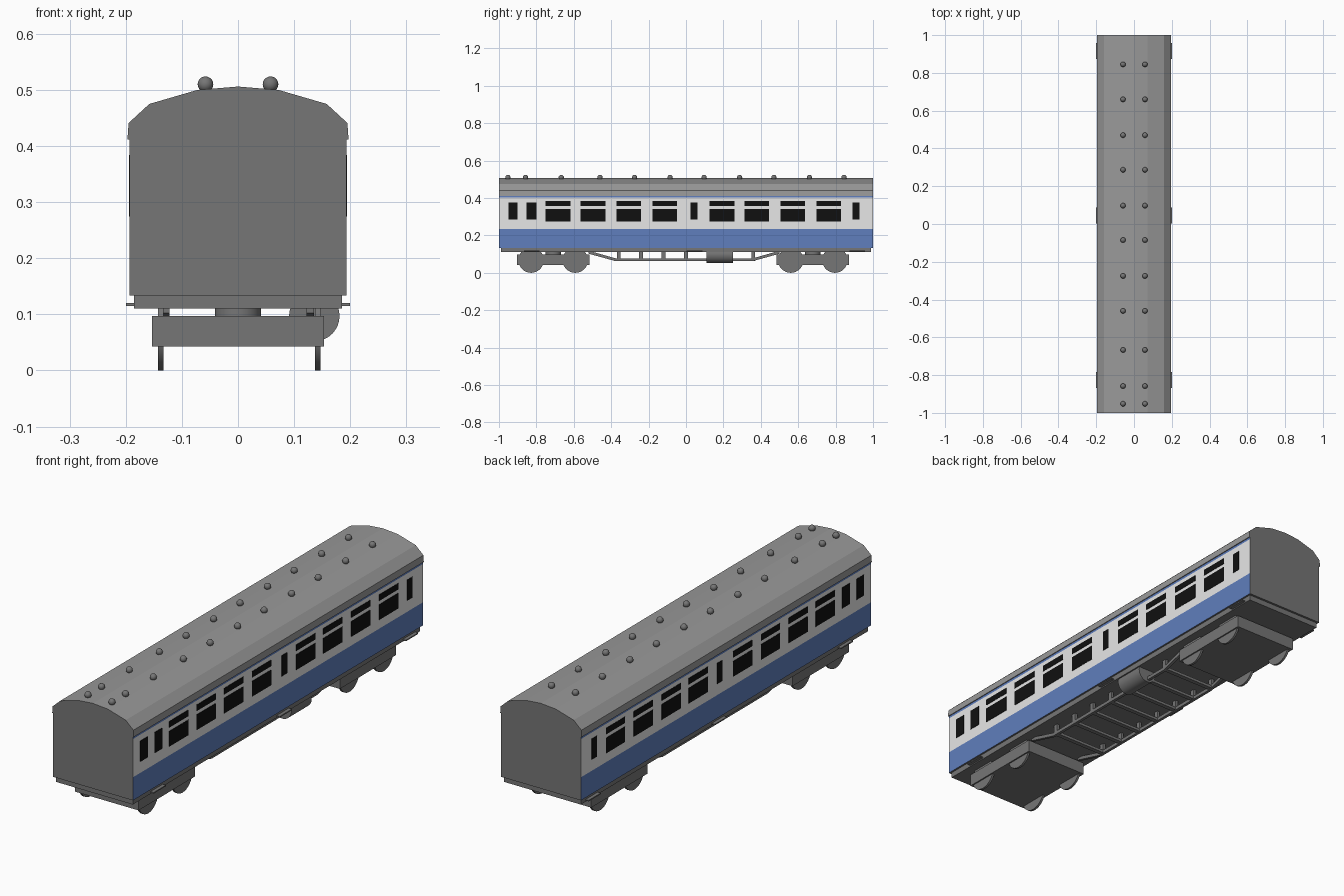
import bpy, bmesh, math
from mathutils import Matrix, Vector

if "Cube" in bpy.data.objects:
    bpy.data.objects.remove(bpy.data.objects["Cube"])


def mat(name, rgb):
    m = bpy.data.materials.new(name)
    m.diffuse_color = (*rgb, 1)
    m.use_nodes = True
    m.node_tree.nodes["Principled BSDF"].inputs["Base Color"].default_value = m.diffuse_color
    return m


DARK = mat("dark_grey", (0.18, 0.18, 0.18))
ROOF = mat("roof_grey", (0.32, 0.32, 0.32))
WHITE = mat("white", (0.8, 0.8, 0.8))
BLUE = mat("blue", (0.115, 0.21, 0.51))
BLACK = mat("window_black", (0.005, 0.005, 0.005))


def finish(name, bm, mats):
    me = bpy.data.meshes.new(name)
    bmesh.ops.recalc_face_normals(bm, faces=bm.faces[:])
    bm.to_mesh(me)
    bm.free()
    for m in mats:
        me.materials.append(m)
    ob = bpy.data.objects.new(name, me)
    bpy.context.collection.objects.link(ob)
    return ob


def add_box(bm, x0, x1, y0, y1, z0, z1):
    c = Vector(((x0 + x1) / 2, (y0 + y1) / 2, (z0 + z1) / 2))
    s = Matrix.Diagonal((x1 - x0, y1 - y0, z1 - z0, 1))
    bmesh.ops.create_cube(bm, size=1, matrix=Matrix.Translation(c) @ s)


def add_cyl(bm, c, r, depth, axis, n=32):
    rot = {'X': Matrix.Rotation(math.pi / 2, 4, 'Y'),
           'Y': Matrix.Rotation(math.pi / 2, 4, 'X'), 'Z': Matrix()}[axis]
    bmesh.ops.create_cone(bm, cap_ends=True, segments=n, radius1=r, radius2=r,
                          depth=depth, matrix=Matrix.Translation(c) @ rot)


def smooth(ob):
    bpy.ops.object.select_all(action='DESELECT')
    ob.select_set(True)
    bpy.context.view_layer.objects.active = ob
    bpy.ops.object.shade_smooth_by_angle(angle=math.radians(40))


def extrude_section(half, y0, y1):
    """Prism along y from the right half of a cross-section, mirrored in x."""
    pts = half + [(-x, z) for x, z in reversed(half) if x > 0]
    bm = bmesh.new()
    f = bm.faces.new([bm.verts.new((x, y0, z)) for x, z in pts])
    r = bmesh.ops.extrude_face_region(bm, geom=[f])
    bmesh.ops.translate(bm, vec=(0, y1 - y0, 0),
                        verts=[v for v in r['geom'] if isinstance(v, bmesh.types.BMVert)])
    bm.normal_update()
    return bm


# body: blue lower band, white window band, thin blue line under the eave
bm = extrude_section([(0.193, z) for z in (0.134, 0.235, 0.402, 0.42)], -1, 1)
for f in bm.faces:
    z = f.calc_center_median().z
    if abs(f.normal.x) > 0.9:
        f.material_index = 1 if 0.235 < z < 0.402 else 2
finish("coach_body", bm, [DARK, WHITE, BLUE])

# roof with dark ends
bm = extrude_section([(0.197, 0.412), (0.195, 0.441), (0.158, 0.475),
                      (0.072, 0.5), (0, 0.506)], -1, 1)
for f in bm.faces:
    f.material_index = 1 if abs(f.normal.y) > 0.9 else 0
finish("roof", bm, [ROOF, DARK])

# roof ventilators
bm = bmesh.new()
for y in (0.845, 0.66, 0.47, 0.287, 0.097, -0.085, -0.275, -0.46, -0.667, -0.858, -0.952):
    for x in (-0.058, 0.058):
        bmesh.ops.create_uvsphere(bm, u_segments=16, v_segments=10, radius=0.014,
                                  matrix=Matrix.Translation((x, y, 0.51)))
smooth(finish("roof_vents", bm, [DARK]))

# windows: narrow door panes and split large panes, both sides
bm = bmesh.new()
for s in (-1, 1):
    xa, xb = sorted((s * 0.192, s * 0.1945))
    for y0, y1 in ((-0.95, -0.90), (-0.853, -0.80), (0.025, 0.062), (0.89, 0.927)):
        add_box(bm, xa, xb, y0, y1, 0.284, 0.375)
    for y0 in (-0.75, -0.563, -0.372, -0.18, 0.126, 0.312, 0.505, 0.697):
        add_box(bm, xa, xb, y0, y0 + 0.132, 0.274, 0.341)
        add_box(bm, xa, xb, y0, y0 + 0.132, 0.357, 0.384)
finish("windows", bm, [BLACK])

# underframe floor
bm = bmesh.new()
add_box(bm, -0.185, 0.185, -0.99, 0.99, 0.11, 0.134)
finish("underframe", bm, [DARK])

# door steps
bm = bmesh.new()
for s in (-1, 1):
    xa, xb = sorted((s * 0.18, s * 0.2))
    for y in (-0.825, 0.045, 0.915):
        add_box(bm, xa, xb, y - 0.042, y + 0.042, 0.115, 0.12)
finish("door_steps", bm, [DARK])

# bogies: frame, pivot and four wheels each
for name, yc in (("front", -0.71), ("rear", 0.678)):
    bm = bmesh.new()
    add_box(bm, -0.152, 0.152, yc - 0.194, yc + 0.194, 0.043, 0.097)
    finish(name + "_bogie_frame", bm, [DARK])
    bm = bmesh.new()
    add_cyl(bm, (0, yc, 0.105), 0.041, 0.02, 'Z')
    smooth(finish(name + "_bogie_pivot", bm, [DARK]))
    bm = bmesh.new()
    for x in (-0.138, 0.142):
        for dy in (-0.118, 0.118):
            add_cyl(bm, (x, yc + dy, 0.068), 0.068, 0.01, 'X')
    smooth(finish(name + "_wheels", bm, [DARK]))
    # bogie side plates cover the wheel faces
    bm = bmesh.new()
    for s in (-1, 1):
        xa, xb = sorted((s * 0.148, s * 0.153))
        add_box(bm, xa, xb, yc - 0.194, yc + 0.194, 0.043, 0.097)
    finish(name + "_bogie_sides", bm, [DARK])

# underfloor trusses: bent rail, posts and cross bars
bm = bmesh.new()
top = [(-0.52, 0.118), (-0.375, 0.077), (0.355, 0.077), (0.50, 0.118)]
bot = [(0.50, 0.102), (0.355, 0.062), (-0.375, 0.062), (-0.52, 0.102)]
for x in (-0.135, 0.122):
    f = bm.faces.new([bm.verts.new((x, y, z)) for y, z in top + bot])
    r = bmesh.ops.extrude_face_region(bm, geom=[f])
    bmesh.ops.translate(bm, vec=(0.013, 0, 0),
                        verts=[v for v in r['geom'] if isinstance(v, bmesh.types.BMVert)])
for i in range(7):
    y = -0.30 + 0.12 * i - 0.06
    for x in (-0.1285, 0.1285):
        add_box(bm, x - 0.0065, x + 0.0065, y - 0.01, y + 0.01, 0.07, 0.115)
    add_box(bm, -0.125, 0.125, y - 0.01, y + 0.01, 0.064, 0.076)
finish("underfloor_truss", bm, [DARK])

# tank under the right side
bm = bmesh.new()
add_cyl(bm, (0.136, 0.18, 0.097), 0.045, 0.14, 'Y')
smooth(finish("underfloor_tank", bm, [DARK]))
